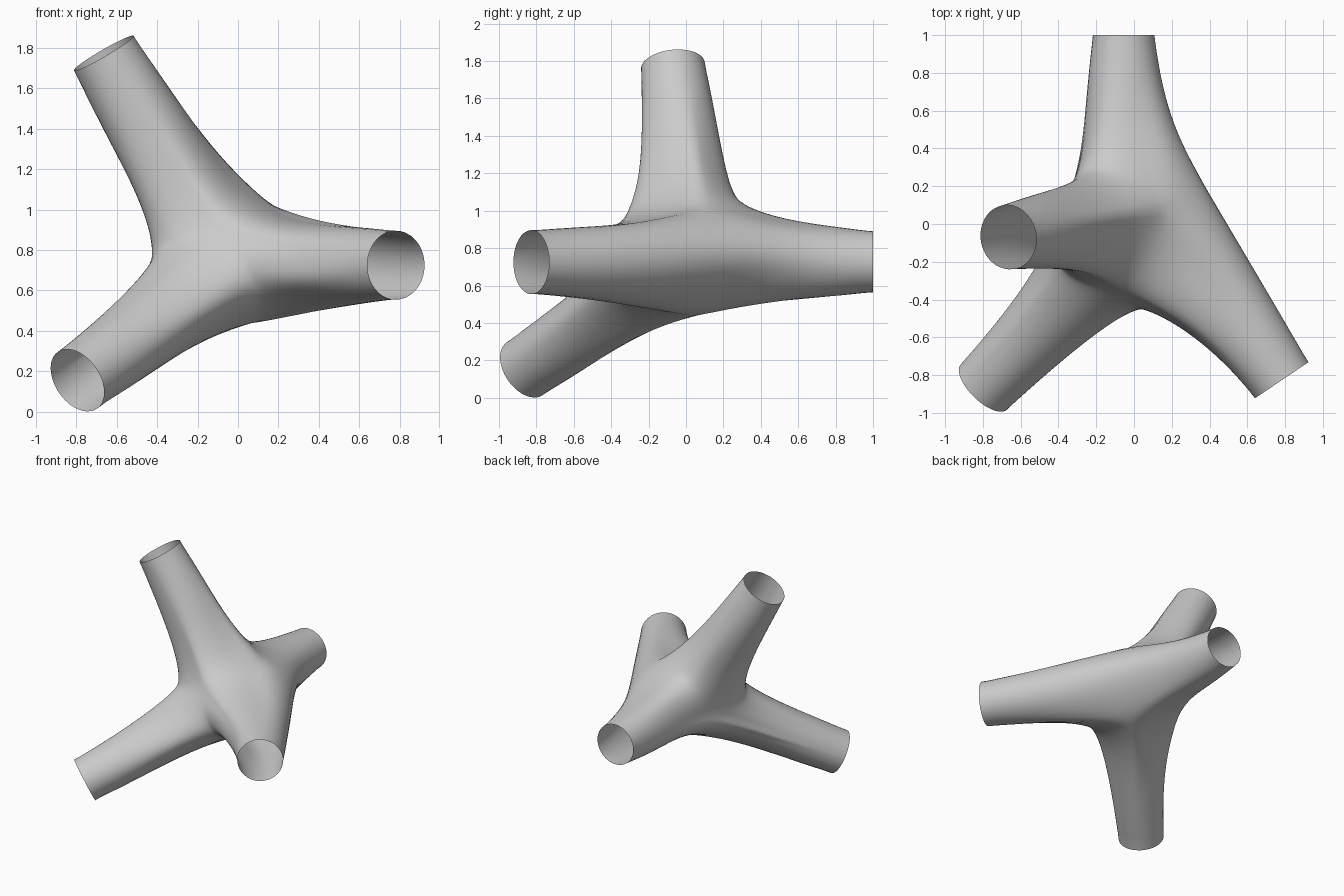
import bpy, bmesh
from mathutils import Vector as V

if "Cube" in bpy.data.objects:
    bpy.data.objects.remove(bpy.data.objects["Cube"])

# Open tube ends: centre, outward axis, radius, widening towards the hub
ends = {
    "A": (V((-0.665, -0.07, 1.775)), V((-0.50, -0.10, 0.86)).normalized(), 0.171, 0.09),
    "B": (V((-0.795, -0.863, 0.155)), V((-0.63, -0.64, -0.43)).normalized(), 0.171, 0.05),
    "C": (V((0.782, -0.827, 0.725)), V((0.56, -0.83, 0.0)).normalized(), 0.171, 0.07),
    "D": (V((-0.055, 1.0, 0.727)), V((0, 1, 0)), 0.163, 0.13),
}

# Hub points: saddles between two tubes, and centres between three (position, normal)
hub = {
    "AB": ((-0.41, -0.20, 0.80), (-0.82, -0.50, 0.22)),
    "AC": ((0.02, -0.25, 1.01), (0.17, -0.66, 0.73)),
    "AD": ((-0.21, 0.30, 1.03), (-0.37, 0.69, 0.62)),
    "BC": ((0.09, -0.42, 0.60), (0.10, -0.94, -0.33)),
    "BD": ((-0.28, 0.13, 0.56), (-0.71, 0.40, -0.57)),
    "CD": ((0.387, 0.18, 0.735), (0.862, 0.507, 0.0)),
    "ABC": ((-0.11, -0.34, 0.90), (-0.17, -0.89, 0.42)),
    "ABD": ((-0.34, 0.12, 0.72), (-0.93, 0.35, -0.12)),
    "ACD": ((0.19, 0.10, 1.02), (0.65, 0.26, 0.71)),
    "BCD": ((0.06, 0.05, 0.42), (0.25, 0.15, -0.95)),
}
hub = {k: (V(p), V(n).normalized()) for k, (p, n) in hub.items()}
SEG, LEN = 16, 28


def get(*names):
    return hub["".join(sorted(names))]


def seam(a, m, b):
    """Shared curve between two tubes through three hub points, with surface normals."""
    out = []
    for q in range(SEG):
        s = -1 + 2 * q / SEG
        w = (s * (s - 1) / 2, 1 - s * s, s * (s + 1) / 2)
        d = (s - 0.5, -2 * s, s + 0.5)
        p, n, t = (sum((x[i] * c for x, c in zip((a, m, b), k)), V())
                   for i, k in ((0, w), (1, w), (0, d)))
        if q:
            t.normalize()
            n = n - t * n.dot(t)
        out.append((p, n.normalized()))
    return out


bm = bmesh.new()
for i, (centre, axis, radius, flare) in ends.items():
    j, k, l = [o for o in "ABCD" if o != i]
    base = (seam(get(i, j, l), get(i, j), get(i, j, k))
            + seam(get(i, j, k), get(i, k), get(i, k, l))
            + seam(get(i, k, l), get(i, l), get(i, j, l)))
    mid = sum((p for p, n in base), V()) / len(base)
    on_axis = centre + axis * (mid - centre).dot(axis)
    mid = mid.lerp(on_axis, 0.6)

    # Each lengthwise line is a curve from the hub seam to the round end
    lines = []
    for p, n in base:
        rad = p - mid
        rad = (rad - axis * rad.dot(axis)).normalized()
        e = centre + rad * radius
        dist = (e - p).length
        chord = (e - p).normalized()
        t = (chord - n * chord.dot(n)).normalized()
        # tight curve in the crotches, long and flat where hub and tube line up
        p1 = p + t * dist * 0.38 * t.dot(chord) ** 6
        p2 = e + (rad * flare - axis) * dist * 0.48
        row = []
        for q in range(LEN + 1):
            u = q / LEN
            v = 1 - u
            row.append(bm.verts.new(p * v**3 + p1 * 3 * v * v * u + p2 * 3 * v * u * u + e * u**3))
        lines.append(row)
    for a, b in zip(lines, lines[1:] + lines[:1]):
        for q in range(LEN):
            bm.faces.new((a[q], b[q], b[q + 1], a[q + 1]))

# Join the four tubes, soften the seams and orient outward
bmesh.ops.remove_doubles(bm, verts=bm.verts, dist=0.0005)
for _ in range(4):
    inner = [v for v in bm.verts if not v.is_boundary]
    bmesh.ops.smooth_vert(bm, verts=inner, factor=0.5,
                          use_axis_x=True, use_axis_y=True, use_axis_z=True)
bmesh.ops.recalc_face_normals(bm, faces=bm.faces)
core = V((-0.05, 0, 0.75))
if sum(f.normal.dot(f.calc_center_median() - core) for f in bm.faces) < 0:
    bmesh.ops.reverse_faces(bm, faces=bm.faces)
for f in bm.faces:
    f.smooth = True

mesh = bpy.data.meshes.new("four_way_pipe_joint")
bm.to_mesh(mesh)
bm.free()
obj = bpy.data.objects.new("four_way_pipe_joint", mesh)
bpy.context.collection.objects.link(obj)
